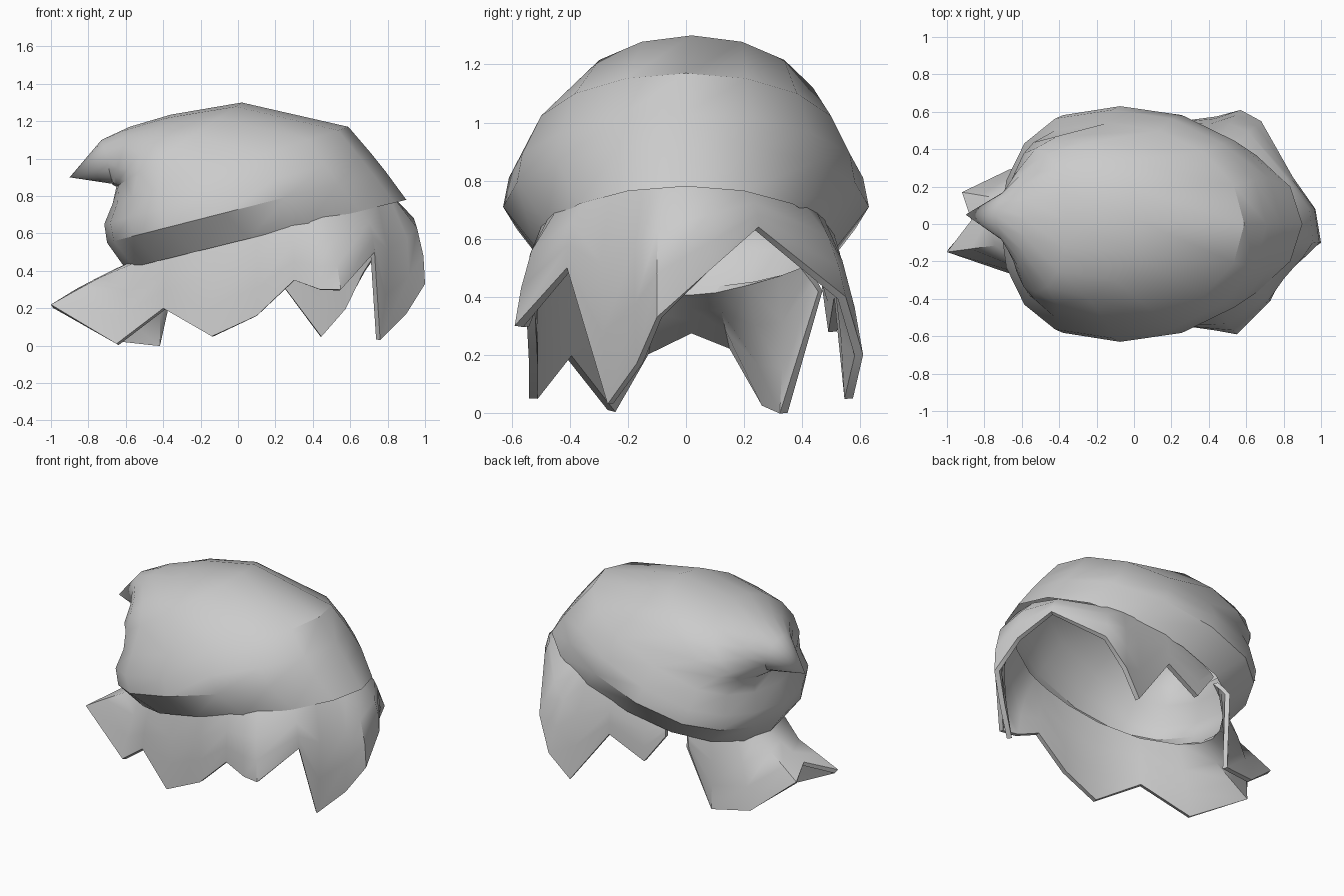
import bpy, math
from mathutils import Vector

if "Cube" in bpy.data.objects:
    bpy.data.objects.remove(bpy.data.objects["Cube"])

SEG = 16


def make(name, verts, faces, angle, thickness=0.0):
    me = bpy.data.meshes.new(name)
    me.from_pydata([tuple(v) for v in verts], [], faces)
    me.update()
    ob = bpy.data.objects.new(name, me)
    bpy.context.collection.objects.link(ob)
    bpy.ops.object.select_all(action='DESELECT')
    ob.select_set(True)
    bpy.context.view_layer.objects.active = ob
    if thickness:
        m = ob.modifiers.new("thickness", 'SOLIDIFY')
        m.thickness, m.offset = thickness, -1
        bpy.ops.object.modifier_apply(modifier=m.name)
    bpy.ops.object.shade_smooth_by_angle(angle=math.radians(angle))
    return ob


# Knitted hat: tilted rings, fuller at the back
# (back x, z, front x, z, half width, centre y, widest point, back squareness)
rings = [
    (-0.60, 0.41, 0.90, 0.78, 0.52, 0, 0.44, 0.85),
    (-0.70, 0.55, 0.79, 0.93, 0.63, 0, 0.42, 0.75),
    (-0.715, 0.65, 0.71, 1.03, 0.61, 0, 0.42, 0.7),
    (-0.67, 0.76, 0.59, 1.17, 0.54, 0, 0.42, 0.65),
    (-0.65, 0.85, 0.02, 1.30, 0.45, 0.02, 0.36, 0.65),
    (-0.66, 0.855, -0.36, 1.235, 0.385, 0.02, 0.45, 0.75),
    (-0.67, 0.86, -0.58, 1.17, 0.25, 0.03, 0.5, 0.9),
    (-0.67, 0.865, -0.73, 1.10, 0.13, 0.04, 0.5, 1),
]
verts, faces = [], []
for bx, bz, fx, fz, hw, cy, k0, sq in rings:
    for i in range(SEG):
        a = 2 * math.pi * i / SEG
        c = math.cos(a)
        k = k0 + (1 - k0) * c if c > 0 else k0 - k0 * abs(c) ** sq
        verts.append((bx + (fx - bx) * k, cy + hw * math.sin(a), bz + (fz - bz) * k))
for r in range(len(rings) - 1):
    for i in range(SEG):
        j = (i + 1) % SEG
        faces.append((r * SEG + i, r * SEG + j, (r + 1) * SEG + j, (r + 1) * SEG + i))
# Pointed tip folding over the back
verts.append((-0.90, 0.05, 0.90))
last = (len(rings) - 1) * SEG
faces += [(last + i, last + (i + 1) % SEG, len(verts) - 1) for i in range(SEG)]
make("hat", verts, faces, 35)

# Hair: jagged lower edge, running from the far strands round the face to the back tuft
edge = [
    (-0.20, 0.50, 0.47), (-0.06, 0.52, 0.28), (0.18, 0.54, 0.40),
    (0.44, 0.575, 0.05), (0.57, 0.61, 0.20), (0.68, 0.55, 0.40),
    (0.85, 0.25, 0.64), (0.97, 0.08, 0.49), (1.00, -0.10, 0.33), (0.90, -0.17, 0.17),
    (0.76, -0.27, 0.03), (0.73, -0.41, 0.50), (0.55, -0.59, 0.30), (0.44, -0.57, 0.30),
    (0.30, -0.55, 0.35), (0.10, -0.54, 0.16), (-0.14, -0.54, 0.05), (-0.40, -0.42, 0.20),
    (-0.65, -0.27, 0.01), (-1.00, -0.15, 0.22), (-0.87, 0.02, 0.30), (-0.92, 0.17, 0.24),
    (-0.67, 0.29, 0.03), (-0.43, 0.35, 0.00), (-0.35, 0.47, 0.42),
]
ROWS = 4
verts, faces = [], []
for p in edge:
    low = Vector(p)
    t = math.atan2(low.y / 0.51, (low.x - 0.12) / 0.72)
    x, y = 0.12 + 0.73 * math.cos(t), 0.51 * math.sin(t)
    top = Vector((x, y, 0.43 + (x + 0.62) * 0.24))
    out = Vector((math.cos(t), math.sin(t), 0))
    bulge = (0.015 + 0.05 * max(0, math.cos(t))) * min(1, (top.z - low.z) / 0.35)
    for r in range(ROWS):
        f = r / (ROWS - 1)
        verts.append(top.lerp(low, f) + out * bulge * math.sin(math.pi * f ** 0.7))
for c in range(len(edge) - 1):
    for r in range(ROWS - 1):
        a, b = c * ROWS + r, (c + 1) * ROWS + r
        faces.append((a, b, b + 1, a + 1))
make("hair", verts, faces, 40, 0.03)
